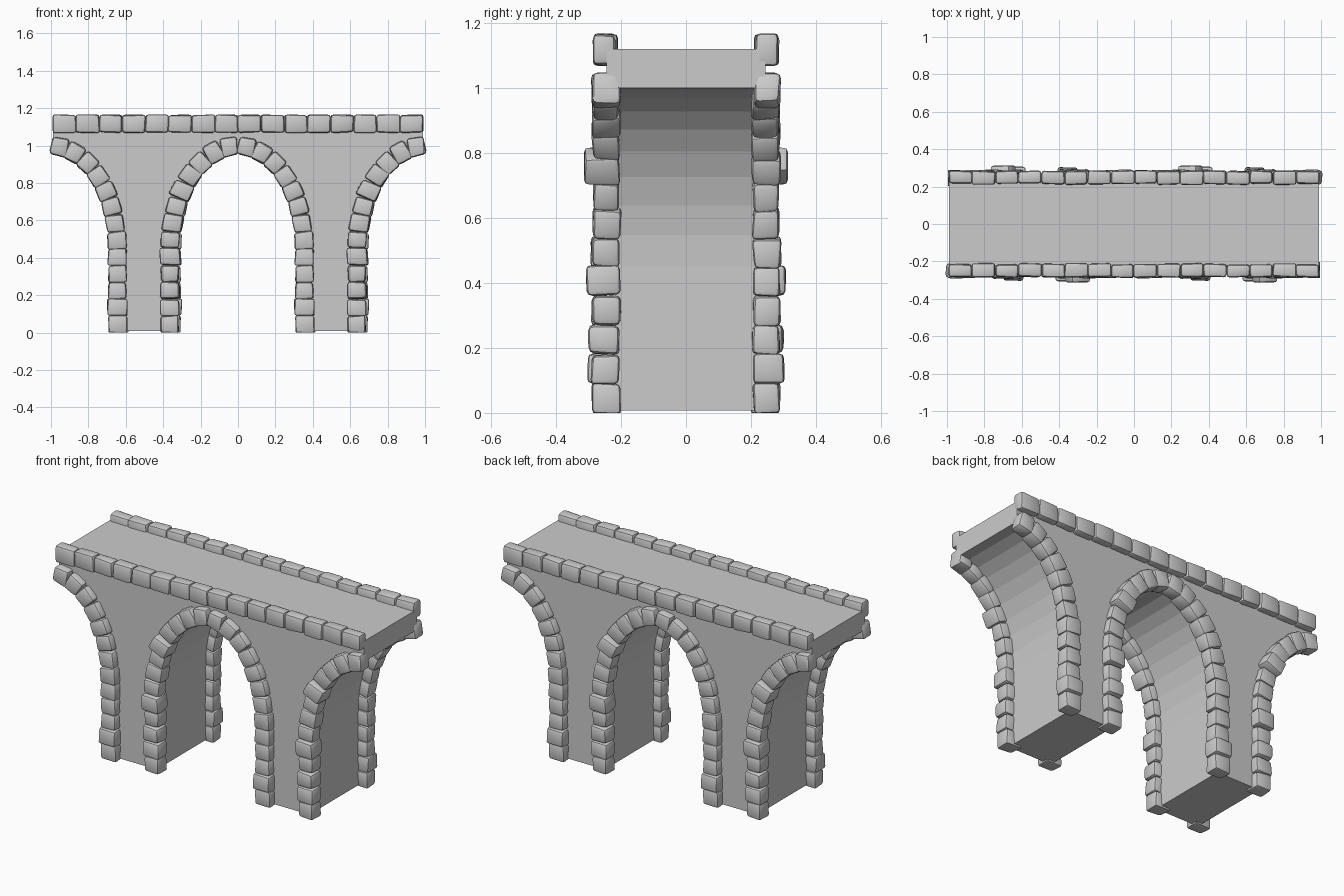
import bpy, bmesh, math, random
from mathutils import Vector, Matrix

if "Cube" in bpy.data.objects:
    bpy.data.objects.remove(bpy.data.objects["Cube"])

rng = random.Random(7)
SPRING, CROWN = 0.45, 1.0      # heights where the arch starts and ends
PIER_L, PIER_R = 0.355, 0.635  # pier edges within one bay (x = 0..1)
END, HALF_Y = 0.99, 0.245


def arch(centre, side, half, steps):
    """Points from the foot of the arch up to its crown."""
    pts = [(centre + side * half, 0.0)]
    for i in range(steps + 1):
        a = math.pi / 2 * i / steps
        pts.append((centre + side * half * math.cos(a),
                    SPRING + (CROWN - SPRING) * math.sin(a)))
    return pts


def make_object(name, bm, smooth=False):
    bmesh.ops.recalc_face_normals(bm, faces=bm.faces[:])
    mesh = bpy.data.meshes.new(name)
    bm.to_mesh(mesh)
    bm.free()
    ob = bpy.data.objects.new(name, mesh)
    bpy.context.collection.objects.link(ob)
    if smooth:
        bpy.context.view_layer.objects.active = ob
        ob.select_set(True)
        bpy.ops.object.shade_smooth_by_angle(angle=math.radians(30))
        ob.select_set(False)
    return ob


def copy_object(ob, name, matrix):
    dup = ob.copy()
    dup.name = name
    dup.matrix_world = matrix
    bpy.context.collection.objects.link(dup)


def add_stone(bm, centre, angle, size, jitter=0.005):
    """Rough cut block: jittered box with chipped, rounded edges."""
    part = bmesh.new()
    bmesh.ops.create_cube(part, size=1)
    for v in part.verts:
        v.co = Vector([c * s + rng.uniform(-jitter, jitter) for c, s in zip(v.co, size)])
    bmesh.ops.bevel(part, geom=part.edges[:], offset=rng.uniform(0.012, 0.018),
                    segments=2, profile=0.5, affect='EDGES')
    part.transform(Matrix.Translation(centre) @ Matrix.Rotation(-angle, 4, 'Y'))
    for v in part.verts:
        v.co.z = max(v.co.z, 0.0)
        v.co.x = min(v.co.x, 0.995)
    tmp = bpy.data.meshes.new("tmp")
    part.to_mesh(tmp)
    part.free()
    bm.from_mesh(tmp)
    bpy.data.meshes.remove(tmp)


def stones_along(bm, pts, count, bulges):
    """Lay arch stones at equal spacing along a polyline."""
    segs = [(Vector(a), Vector(b)) for a, b in zip(pts, pts[1:])]
    step = sum((b - a).length for a, b in segs) / count

    def at(d):
        for a, b in segs:
            n = (b - a).length
            if d <= n:
                return a.lerp(b, d / n)
            d -= n
        return segs[-1][1].copy()

    for i in range(count):
        p, q = at(i * step), at((i + 1) * step)
        mid, t = at((i + 0.5) * step), q - p
        extra = bulges.get(i, 0.0)
        size = (step * 1.01, 0.084 + extra, 0.1 + extra * 0.6)
        y = -0.246 - extra / 2 + rng.uniform(-0.003, 0.003)
        add_stone(bm, (mid.x, y, mid.y), math.atan2(t.y, t.x), size)


# Bridge body: deck and two piers, cut by the arch curves
outer = arch(1.0, -1, 1.0 - PIER_R, 9)
inner = arch(0.0, 1, PIER_L, 9)
right = [(END, 1.12), (END, CROWN)] + outer[:-1][::-1] + inner
left = [(-x, z) for x, z in right[:-1]][::-1]
# both bays are the same bay moved along x, so shift rather than mirror the piers
profile = [(x, max(z, 0.008)) for x, z in right + left]
bm = bmesh.new()
face = bm.faces.new([bm.verts.new((x, -HALF_Y, z)) for x, z in profile])
ext = bmesh.ops.extrude_face_region(bm, geom=[face])
bmesh.ops.translate(bm, vec=(0, 2 * HALF_Y, 0),
                    verts=[g for g in ext['geom'] if isinstance(g, bmesh.types.BMVert)])
make_object("bridge_body", bm)

# Arch stones for one front bay, repeated for the other bays
bm = bmesh.new()
stones_along(bm, inner, 13, {1: 0.012, 8: 0.006})
stones_along(bm, outer, 13, {2: 0.012, 4: 0.02, 8: 0.02})
bay = make_object("front_right_arch_stones", bm, True)
turn = Matrix.Rotation(math.pi, 4, 'Z')
shift = Matrix.Translation((-1, 0, 0))
copy_object(bay, "front_left_arch_stones", shift)
copy_object(bay, "back_left_arch_stones", turn)
copy_object(bay, "back_right_arch_stones", turn @ shift)

# Parapet: a row of blocks along each edge of the deck
bm = bmesh.new()
count = 16
pitch = 2 * END / count
for i in range(count):
    x = -END + (i + 0.5) * pitch
    add_stone(bm, (x, -0.248 + rng.uniform(-0.002, 0.002), 1.117), 0,
              (pitch * 1.0, 0.07, 0.095), 0.004)
parapet = make_object("front_parapet", bm, True)
copy_object(parapet, "back_parapet", turn)
